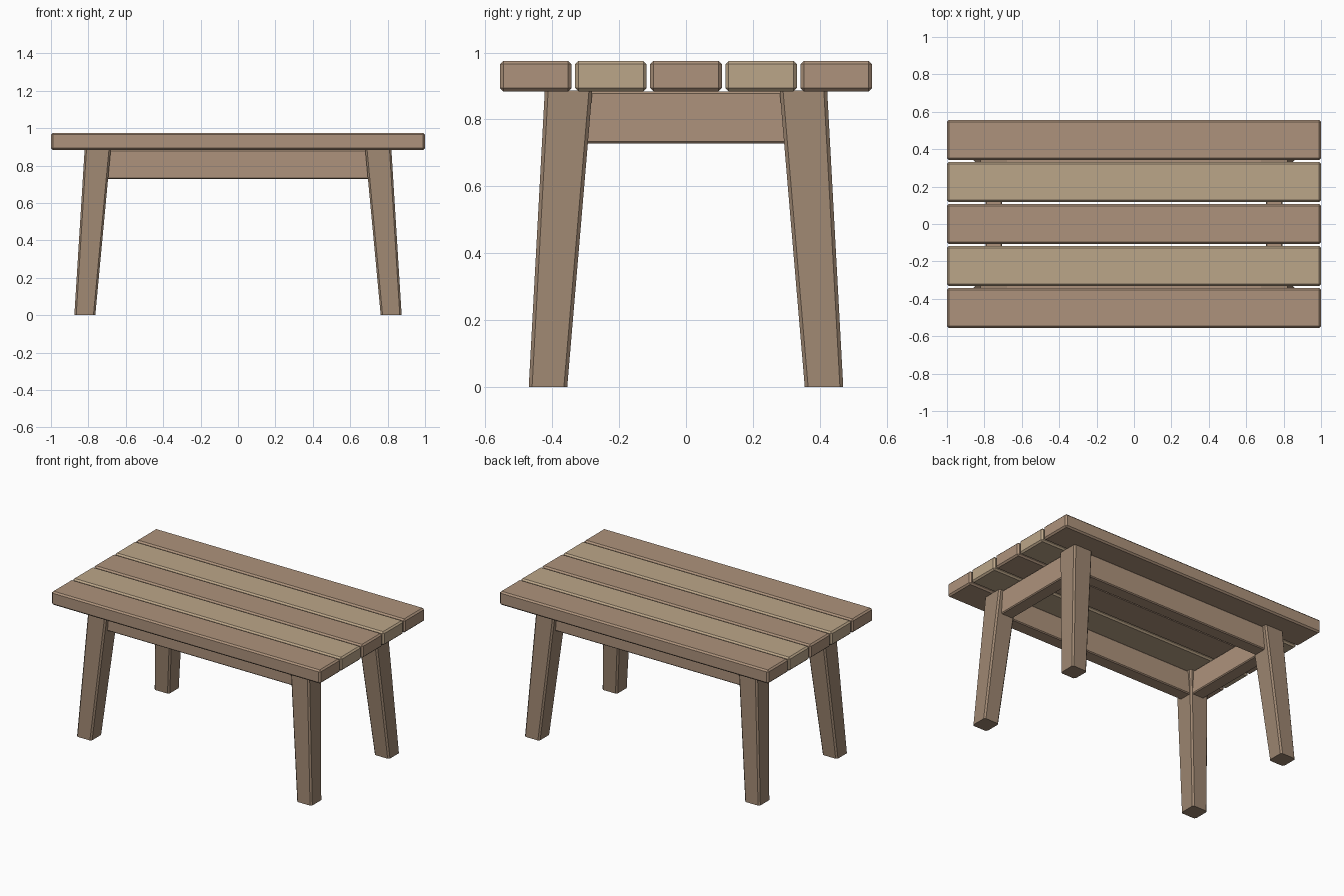
import bpy, bmesh
from mathutils import Vector

if "Cube" in bpy.data.objects:
    bpy.data.objects.remove(bpy.data.objects["Cube"])


def material(name, color):
    m = bpy.data.materials.new(name)
    m.diffuse_color = (*color, 1)
    m.use_nodes = True
    m.node_tree.nodes["Principled BSDF"].inputs["Base Color"].default_value = m.diffuse_color
    return m


WARM = material("warm_wood", (0.42, 0.29, 0.20))
PALE = material("pale_wood", (0.50, 0.38, 0.25))
DARK = material("leg_wood", (0.34, 0.24, 0.165))


def block(name, bottom, top, mat, bevel, sides_only=False):
    """Tapered box between two rectangles, each (x0, x1, y0, y1, z), with chamfered edges."""
    bm = bmesh.new()
    rings = []
    for x0, x1, y0, y1, z in (bottom, top):
        rings.append([bm.verts.new(p) for p in
                      ((x0, y0, z), (x1, y0, z), (x1, y1, z), (x0, y1, z))])
    lo, hi = rings
    bm.faces.new(lo[::-1])
    bm.faces.new(hi)
    for i in range(4):
        j = (i + 1) % 4
        bm.faces.new((lo[i], lo[j], hi[j], hi[i]))
    bmesh.ops.recalc_face_normals(bm, faces=bm.faces)
    edges = [e for e in bm.edges
             if not sides_only or abs(e.verts[0].co.z - e.verts[1].co.z) > 0.1]
    bmesh.ops.bevel(bm, geom=edges, offset=bevel, segments=1, affect='EDGES')
    me = bpy.data.meshes.new(name)
    bm.to_mesh(me)
    bm.free()
    me.materials.append(mat)
    ob = bpy.data.objects.new(name, me)
    bpy.context.collection.objects.link(ob)
    return ob


def box(name, x0, x1, y0, y1, z0, z1, mat, bevel):
    return block(name, (x0, x1, y0, y1, z0), (x0, x1, y0, y1, z1), mat, bevel)


def span(sign, a, b):
    return (a, b) if sign > 0 else (-b, -a)


# Table top planks in alternating tones
for i in range(5):
    y = (i - 2) * 0.2245
    box(f"top_plank_{i + 1}", -1, 1, y - 0.107, y + 0.107, 0.884, 0.975,
        PALE if i % 2 else WARM, 0.01)

# Splayed, tapered legs
for sx, side in ((-1, "left"), (1, "right")):
    for sy, end in ((-1, "front"), (1, "back")):
        block(f"{end}_{side}_leg",
              (*span(sx, 0.763, 0.875), *span(sy, 0.355, 0.470), 0),
              (*span(sx, 0.680, 0.820), *span(sy, 0.280, 0.422), 0.886),
              DARK, 0.01, sides_only=True)

# Rails under the top, ending inside the legs
for s, front, side in ((-1, "front", "left"), (1, "back", "right")):
    box(f"{front}_rail", -0.75, 0.75, *span(s, 0.305, 0.395), 0.728, 0.884, WARM, 0.006)
    box(f"{side}_rail", *span(s, 0.705, 0.795), -0.35, 0.35, 0.728, 0.884, WARM, 0.006)
